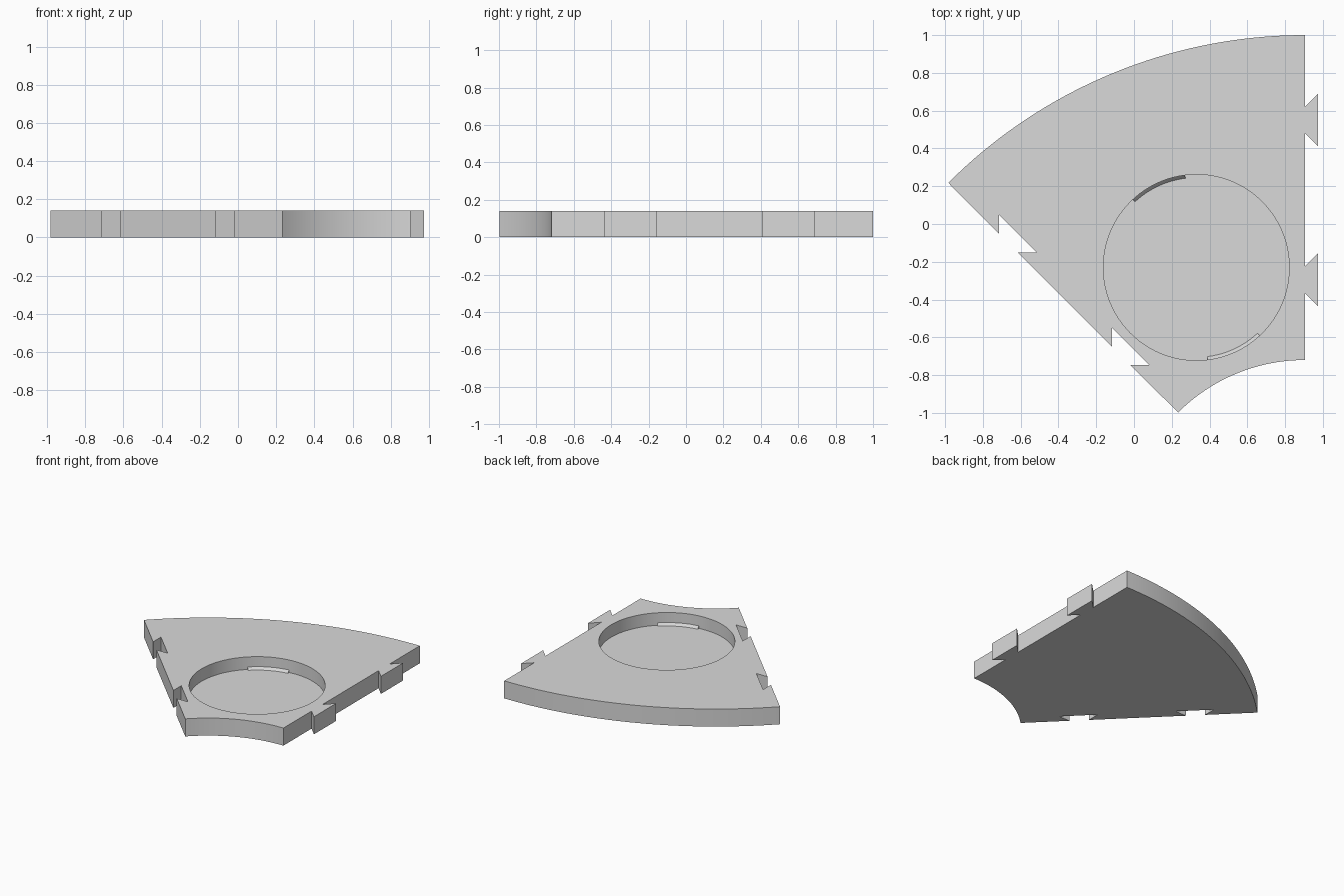
import bpy
import bmesh
from math import radians, cos, sin, pi
from mathutils import Vector, Matrix

if "Cube" in bpy.data.objects:
    bpy.data.objects.remove(bpy.data.objects["Cube"], do_unlink=True)

# Main dimensions
HUB = Vector((0.905, -1.67))            # shared centre of both arcs
R_IN, R_OUT, SWEEP = 0.95, 2.67, 45
HEIGHT, FLOOR = 0.14, 0.04
POCKET, POCKET_R = Vector((0.33, -0.23)), 0.492
JOINTS = (1.375, 2.22)                  # radii of the dovetail joints

grey = bpy.data.materials.new("plain_grey")
grey.use_nodes = True
grey.diffuse_color = (0.7, 0.7, 0.7, 1)
grey.node_tree.nodes["Principled BSDF"].inputs["Base Color"].default_value = (0.7, 0.7, 0.7, 1)


def prism(name, outline, z0, z1):
    """Extrude a closed 2D outline between two heights."""
    bm = bmesh.new()
    face = bm.faces.new([bm.verts.new((p.x, p.y, z0)) for p in outline])
    top = bmesh.ops.extrude_face_region(bm, geom=[face])["geom"]
    verts = [v for v in top if isinstance(v, bmesh.types.BMVert)]
    bmesh.ops.translate(bm, verts=verts, vec=(0, 0, z1 - z0))
    return finish(name, bm)


def finish(name, bm):
    bmesh.ops.recalc_face_normals(bm, faces=bm.faces)
    mesh = bpy.data.meshes.new(name)
    bm.to_mesh(mesh)
    bm.free()
    mesh.materials.append(grey)
    obj = bpy.data.objects.new(name, mesh)
    bpy.context.collection.objects.link(obj)
    return obj


def arc(centre, radius, start, end, steps):
    angles = [radians(start + (end - start) * i / steps) for i in range(steps + 1)]
    return [centre + radius * Vector((cos(a), sin(a))) for a in angles]


def smooth(obj):
    bpy.ops.object.select_all(action="DESELECT")
    obj.select_set(True)
    bpy.context.view_layer.objects.active = obj
    bpy.ops.object.shade_smooth_by_angle(angle=radians(30))


# Dovetail edge: tabs on one side, the same shape turned makes the sockets
dovetail = [(0, -0.07), (0.07, -0.14), (0.07, 0.14), (0, 0.07)]
edge = [Vector((d, r + t)) for r in JOINTS for d, t in dovetail]
turn = Matrix.Rotation(radians(SWEEP), 2)
tabs = [HUB + p for p in edge]
sockets = [HUB + turn @ p for p in reversed(edge)]

# Wedge shaped plate
outline = (tabs + arc(HUB, R_OUT, 90, 90 + SWEEP, 32)
           + sockets + arc(HUB, R_IN, 90 + SWEEP, 90, 24))
plate = prism("wedge_plate", outline, 0, HEIGHT)

# Round pocket cut from above
cutter = prism("pocket_cutter", arc(POCKET, POCKET_R, 0, 360, 96)[:-1], FLOOR, HEIGHT + 0.1)
cutter.hide_render = True
cut = plate.modifiers.new("pocket", "BOOLEAN")
cut.operation, cut.solver, cut.object = "DIFFERENCE", "EXACT", cutter
bpy.context.view_layer.objects.active = plate
bpy.ops.object.modifier_apply(modifier="pocket")
bpy.data.objects.remove(cutter, do_unlink=True)
smooth(plate)


# Two opposite sloped retaining ridges at the foot of the pocket wall
def ridge(name, start, end):
    bm = bmesh.new()
    section = [(POCKET_R - 0.018, FLOOR - 0.002), (POCKET_R + 0.004, FLOOR - 0.002),
               (POCKET_R + 0.004, FLOOR + 0.025)]
    rows = []
    for r, z in section:
        rows.append([bm.verts.new((p.x, p.y, z)) for p in arc(POCKET, r, start, end, 12)])
    for a, b in zip(rows, rows[1:] + rows[:1]):
        for i in range(len(a) - 1):
            bm.faces.new((a[i], a[i + 1], b[i + 1], b[i]))
    for i in (0, -1):
        bm.faces.new([row[i] for row in rows])
    smooth(finish(name, bm))


ridge("back_ridge", 97, 133)
ridge("front_ridge", 277, 313)
